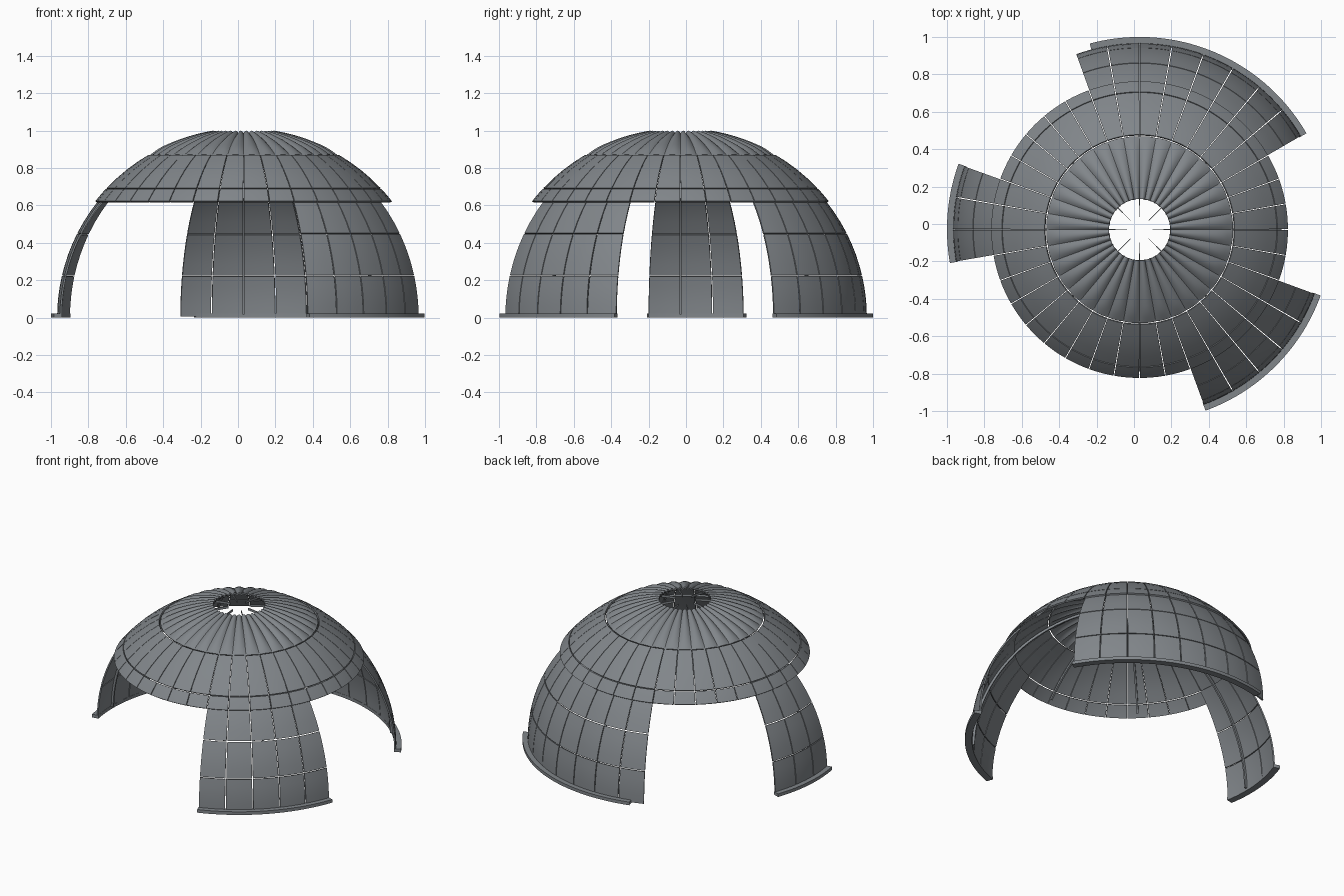
import bpy, bmesh, math
from math import sin, cos, radians, asin, degrees
from mathutils import Vector

if "Cube" in bpy.data.objects:
    bpy.data.objects.remove(bpy.data.objects["Cube"])

CX, CY = 0.03, -0.03          # dome axis
GAP = 0.16                    # half seam between panels, degrees

steel = bpy.data.materials.new("steel grey")
steel.diffuse_color = (0.22, 0.238, 0.255, 1)
steel.use_nodes = True
steel.node_tree.nodes["Principled BSDF"].inputs["Base Color"].default_value = steel.diffuse_color


def polar(r, a, z):
    return Vector((CX + r * cos(radians(a)), CY + r * sin(radians(a)), z))


def sphere(R, a, e):
    return polar(R * cos(radians(e)), a, R * sin(radians(e)))


def slab(bm, nu, nv, outer, inner):
    """Closed thin slab between two (u, v) surfaces."""
    g = [[[bm.verts.new(f(i / nu, j / nv)) for j in range(nv + 1)]
          for i in range(nu + 1)] for f in (outer, inner)]
    faces = []
    for k in (0, 1):
        for i in range(nu):
            for j in range(nv):
                q = [g[k][i][j], g[k][i + 1][j], g[k][i + 1][j + 1], g[k][i][j + 1]]
                faces.append(q if k == 0 else q[::-1])
    for i in range(nu):
        for j in (0, nv):
            faces.append([g[0][i][j], g[1][i][j], g[1][i + 1][j], g[0][i + 1][j]])
    for j in range(nv):
        for i in (0, nu):
            faces.append([g[0][i][j], g[0][i][j + 1], g[1][i][j + 1], g[1][i][j]])
    for f in faces:
        bm.faces.new(f)


def tile(bm, a0, a1, e0, e1, R, t, na=4, ne=4, bulge=None):
    """Curved panel on a sphere, with an optional outward bulge."""
    def surf(rad):
        def f(u, v):
            b = bulge(u, v) if bulge else 0
            return sphere(rad + b, a0 + (a1 - a0) * u, e0 + (e1 - e0) * v)
        return f
    slab(bm, na, ne, surf(R), surf(R - t))


def rib(bm, a, e0, e1, R, depth):
    """Narrow fin following a meridian, thinner towards the crown."""
    def surf(rad):
        def f(u, v):
            e = e0 + (e1 - e0) * v
            c = cos(radians(e))
            w = 0.006 * min(1, c / 0.4)
            return sphere(rad, a + degrees((2 * u - 1) * w / c), e)
        return f
    slab(bm, 1, 20, surf(R), surf(R - depth))


def finish(name, bm):
    bmesh.ops.recalc_face_normals(bm, faces=bm.faces)
    me = bpy.data.meshes.new(name)
    bm.to_mesh(me)
    bm.free()
    me.materials.append(steel)
    ob = bpy.data.objects.new(name, me)
    bpy.context.collection.objects.link(ob)
    bpy.ops.object.select_all(action='DESELECT')
    ob.select_set(True)
    bpy.context.view_layer.objects.active = ob
    bpy.ops.object.shade_smooth_by_angle(angle=radians(35))


def elev(z, R=1.0):
    return degrees(asin(z / R))


# Wall segments: panelled wall, base rail and inner ribs
walls = {
    "front_wall": (-70, -20, -70, -20, (-45,)),
    "back_wall": (30, 110, 30, 105, (45, 90)),
    "side_wall": (160, 190, 160, 190, (180,)),
}
rows = [elev(0.004), elev(0.225), elev(0.45), elev(0.69)]
for name, (a0, a1, r0, r1, ribs) in walls.items():
    bm = bmesh.new()
    for a in range(a0, a1, 10):
        for e0, e1 in zip(rows, rows[1:]):
            tile(bm, a + GAP, a + 10 - GAP, e0 + GAP, e1 - GAP, 0.997, 0.01)
    finish(name + "_panels", bm)

    bm = bmesh.new()
    slab(bm, (r1 - r0) // 2, 1,
         lambda u, v: polar(1.03, r0 + (r1 - r0) * u, 0.022 * v),
         lambda u, v: polar(0.985, r0 + (r1 - r0) * u, 0.022 * v))
    finish(name + "_base_rail", bm)

    bm = bmesh.new()
    for a in ribs:
        rib(bm, a, 1, 42, 0.988, 0.016)
    finish(name + "_ribs", bm)

# Roof ring: two rows of panels, the lower one forming the brim
bm = bmesh.new()
roof_rows = [elev(0.62, 1.008), elev(0.69, 1.008), 59.9]
for a in range(0, 360, 10):
    for e0, e1 in zip(roof_rows, roof_rows[1:]):
        tile(bm, a + GAP, a + 10 - GAP, e0 + GAP, e1 - GAP, 1.008, 0.01)
finish("roof_ring_panels", bm)

# Fluted crown around the open oculus
bm = bmesh.new()
for a in range(0, 360, 10):
    tile(bm, a, a + 10, 60.15, 80.6, 1.0, 0.01, 8, 10,
         lambda u, v: 0.013 * (1 - (2 * u - 1) ** 2) * min(1, 0.35 + v * 4))
finish("fluted_crown", bm)

# Roof ribs reaching into the oculus
bm = bmesh.new()
for a in range(0, 360, 45):
    rib(bm, a, 40, 86, 0.99, 0.016)
finish("roof_ribs", bm)
